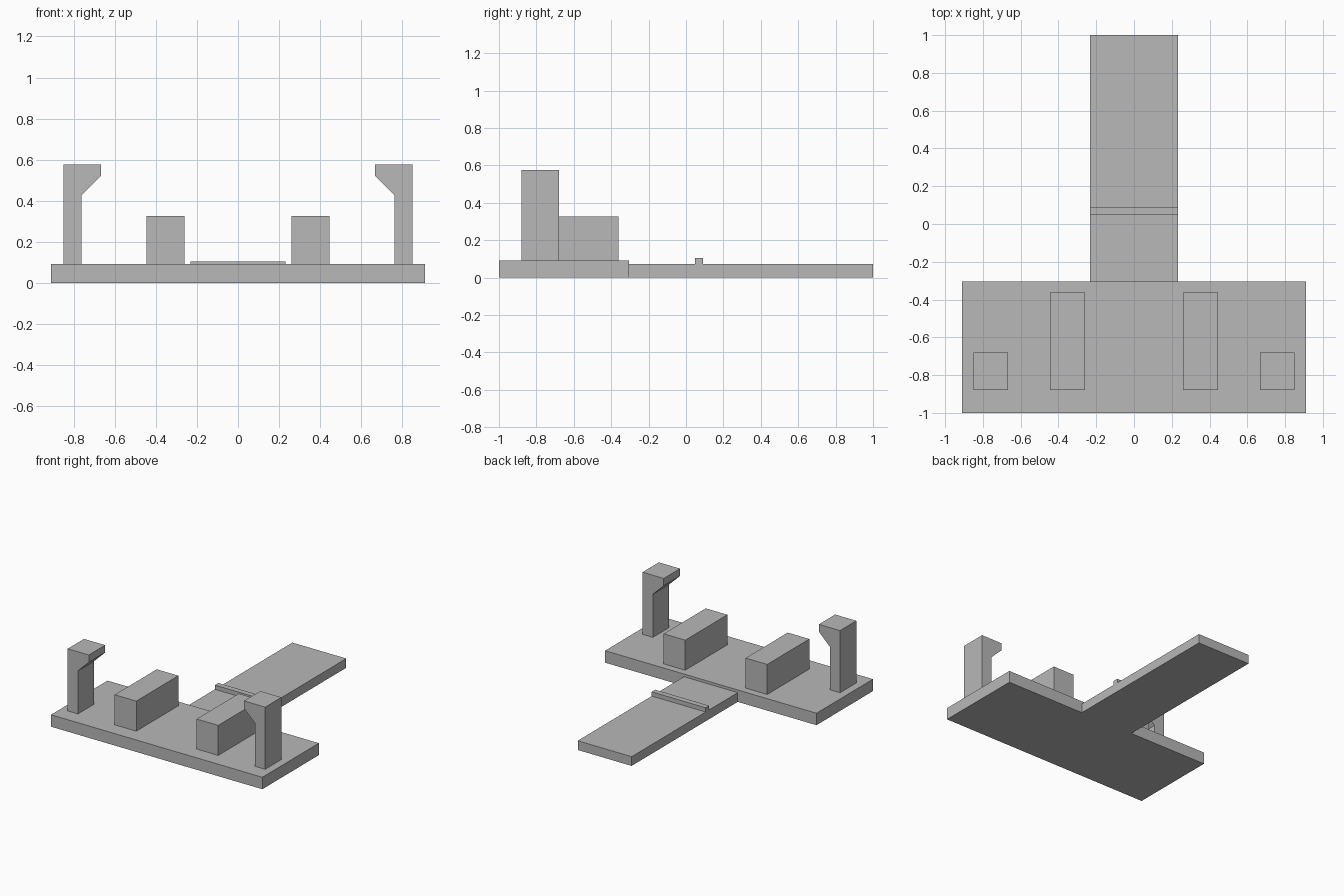
import bpy
import bmesh

if "Cube" in bpy.data.objects:
    bpy.data.objects.remove(bpy.data.objects["Cube"], do_unlink=True)

GREY = (0.48, 0.48, 0.48, 1)
grey = bpy.data.materials.new("plain_grey")
grey.use_nodes = True
grey.diffuse_color = GREY
grey.node_tree.nodes["Principled BSDF"].inputs["Base Color"].default_value = GREY


def prism(name, profile, y0, y1):
    """Extrude an x-z outline from y0 to y1."""
    bm = bmesh.new()
    face = bm.faces.new([bm.verts.new((x, y0, z)) for x, z in profile])
    new = bmesh.ops.extrude_face_region(bm, geom=[face])["geom"]
    verts = [v for v in new if isinstance(v, bmesh.types.BMVert)]
    bmesh.ops.translate(bm, verts=verts, vec=(0, y1 - y0, 0))
    bmesh.ops.recalc_face_normals(bm, faces=bm.faces)
    mesh = bpy.data.meshes.new(name)
    bm.to_mesh(mesh)
    bm.free()
    mesh.materials.append(grey)
    obj = bpy.data.objects.new(name, mesh)
    bpy.context.collection.objects.link(obj)


def box(name, x0, x1, y0, y1, z0, z1):
    prism(name, [(x0, z0), (x1, z0), (x1, z1), (x0, z1)], y0, y1)


BASE_TOP, TAIL_TOP, JOIN = 0.093, 0.072, -0.305

# Wide base plate, narrow tail plate and its cross rib
box("base_plate", -0.91, 0.91, -1, JOIN, 0, BASE_TOP)
box("tail_plate", -0.232, 0.232, JOIN, 1, 0, TAIL_TOP)
box("cross_rib", -0.232, 0.232, 0.047, 0.09, TAIL_TOP, 0.105)

# Mirrored guide blocks and inward-facing hooked posts
hook = [(0.85, BASE_TOP), (0.85, 0.577), (0.668, 0.577),
        (0.668, 0.52), (0.762, 0.428), (0.762, BASE_TOP)]
for side, s in (("left", 1), ("right", -1)):
    box(side + "_guide_block", s * 0.26, s * 0.446, -0.88, -0.362, BASE_TOP, 0.327)
    prism(side + "_hook_post", [(s * x, z) for x, z in hook], -0.88, -0.68)
